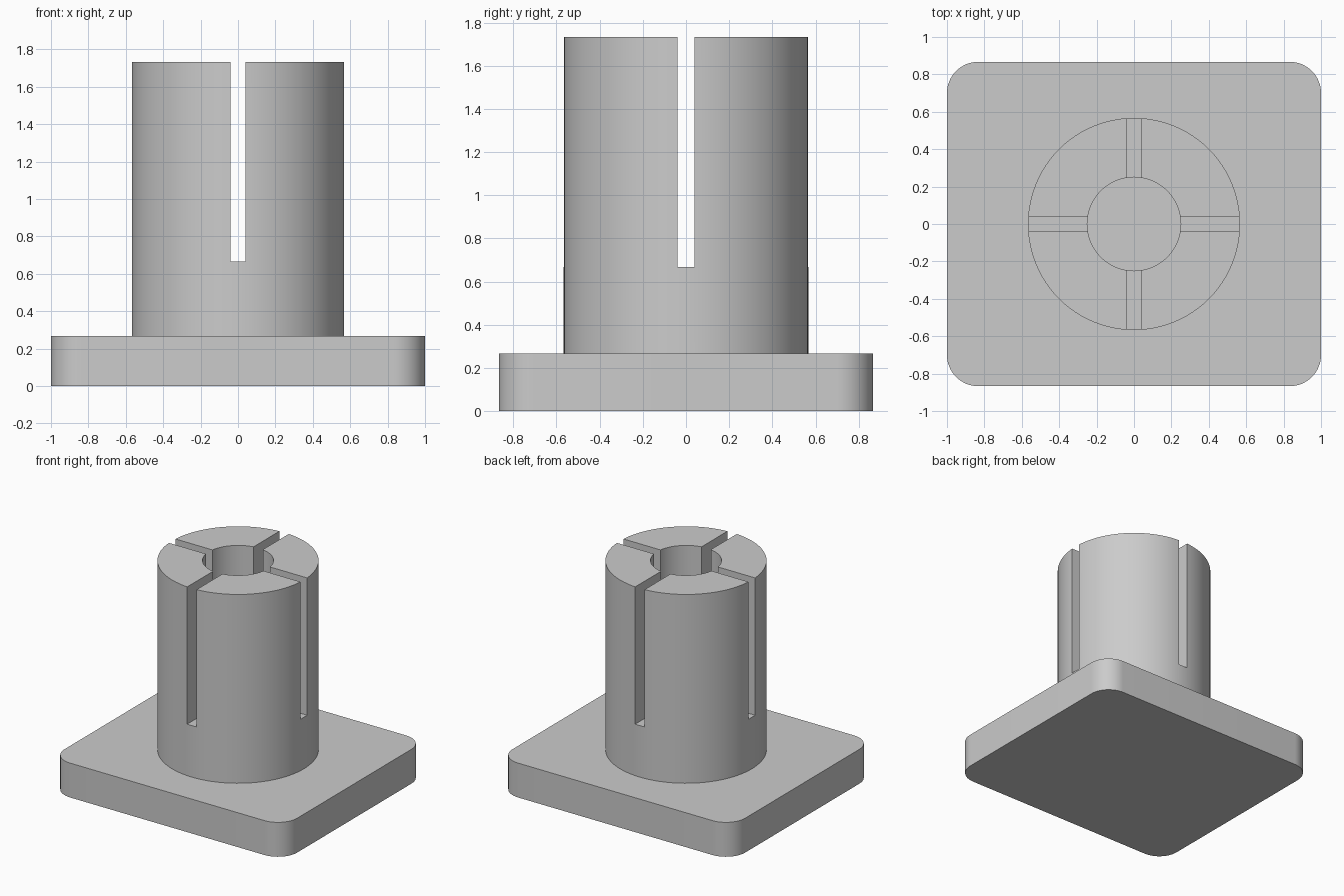
import bpy
import bmesh
from math import cos, sin, pi

cube = bpy.data.objects.get("Cube")
if cube:
    bpy.data.objects.remove(cube, do_unlink=True)

PLATE_X, PLATE_Y, PLATE_H = 1.0, 0.867, 0.267
CORNER = 0.167
OUTER, BORE, TOP = 0.567, 0.25, 1.733
SLOT_W, SLOT_Z = 0.08, 0.667
SEGMENTS = 96

grey = bpy.data.materials.new("plain grey")
grey.use_nodes = True
grey.diffuse_color = (0.6, 0.6, 0.6, 1)
grey.node_tree.nodes["Principled BSDF"].inputs["Base Color"].default_value = (0.6, 0.6, 0.6, 1)


def new_object(name, bm):
    bmesh.ops.recalc_face_normals(bm, faces=bm.faces)
    mesh = bpy.data.meshes.new(name)
    bm.to_mesh(mesh)
    bm.free()
    mesh.materials.append(grey)
    obj = bpy.data.objects.new(name, mesh)
    bpy.context.collection.objects.link(obj)
    return obj


def select_only(obj):
    bpy.ops.object.select_all(action='DESELECT')
    obj.select_set(True)
    bpy.context.view_layer.objects.active = obj


def prism(name, outline, z0, z1):
    """Extrude a closed outline from z0 up to z1."""
    bm = bmesh.new()
    face = bm.faces.new([bm.verts.new((x, y, z0)) for x, y in outline])
    raised = bmesh.ops.extrude_face_region(bm, geom=[face], use_keep_orig=True)
    verts = [g for g in raised["geom"] if isinstance(g, bmesh.types.BMVert)]
    bmesh.ops.translate(bm, verts=verts, vec=(0, 0, z1 - z0))
    return new_object(name, bm)


def arc(cx, cy, radius, start, end, steps):
    angles = [start + (end - start) * i / steps for i in range(steps + 1)]
    return [(cx + radius * cos(a), cy + radius * sin(a)) for a in angles]


def rectangle(hx, hy):
    return [(-hx, -hy), (hx, -hy), (hx, hy), (-hx, hy)]


def cut(target, cutter):
    mod = target.modifiers.new("cut", 'BOOLEAN')
    mod.operation = 'DIFFERENCE'
    mod.solver = 'EXACT'
    mod.object = cutter
    cutter.hide_render = True
    select_only(target)
    bpy.ops.object.modifier_apply(modifier=mod.name)
    bpy.data.objects.remove(cutter, do_unlink=True)


# Base plate with rounded corners
outline = []
for i, (sx, sy) in enumerate([(1, 1), (-1, 1), (-1, -1), (1, -1)]):
    outline += arc(sx * (PLATE_X - CORNER), sy * (PLATE_Y - CORNER), CORNER,
                   i * pi / 2, (i + 1) * pi / 2, 16)
base_plate = prism("base_plate", outline, 0, PLATE_H)

# Hollow column: a ring profile swept around the vertical axis
bm = bmesh.new()
profile = [(BORE, PLATE_H), (OUTER, PLATE_H), (OUTER, TOP), (BORE, TOP)]
verts = [bm.verts.new((r, 0, z)) for r, z in profile]
edges = [bm.edges.new((verts[i], verts[(i + 1) % 4])) for i in range(4)]
bmesh.ops.spin(bm, geom=verts + edges, cent=(0, 0, 0), axis=(0, 0, 1),
               angle=2 * pi, steps=SEGMENTS, use_merge=True)
bmesh.ops.remove_doubles(bm, verts=bm.verts, dist=0.0001)
column = new_object("split_column", bm)

# Crossed slots divide the upper column into four fingers
for hx, hy in [(SLOT_W / 2, 1), (1, SLOT_W / 2)]:
    cut(column, prism("slot_cutter", rectangle(hx, hy), SLOT_Z, TOP + 0.2))

for part in (base_plate, column):
    select_only(part)
    bpy.ops.object.shade_smooth_by_angle(angle=pi / 6)
